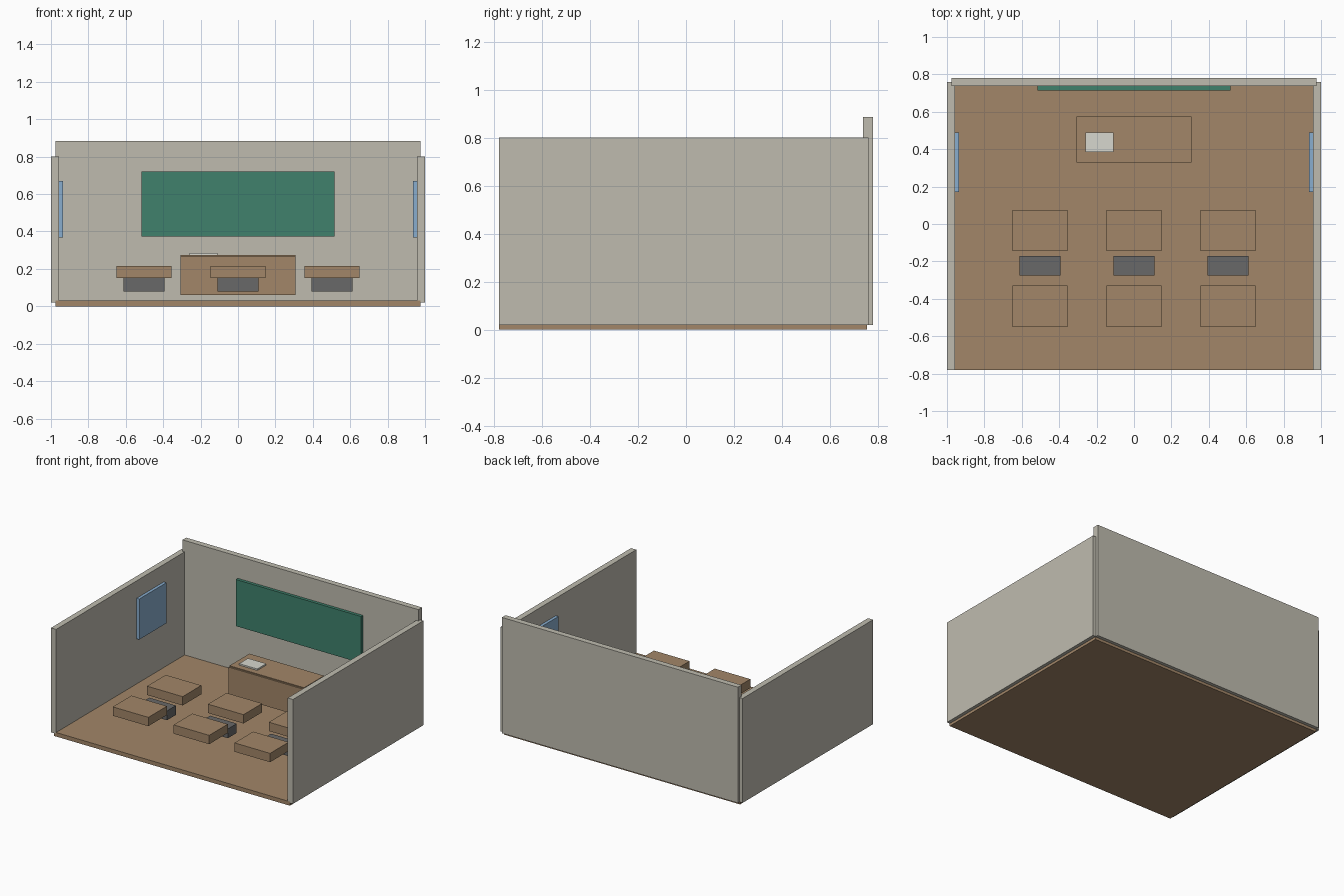
import bpy

if "Cube" in bpy.data.objects:
    bpy.data.objects.remove(bpy.data.objects["Cube"])


def material(name, r, g, b):
    m = bpy.data.materials.new(name)
    m.diffuse_color = (r, g, b, 1)
    m.use_nodes = True
    m.node_tree.nodes["Principled BSDF"].inputs["Base Color"].default_value = m.diffuse_color
    return m


WOOD = material("wood", 0.36, 0.24, 0.14)
PLASTER = material("plaster", 0.52, 0.50, 0.43)
GREEN = material("chalk_green", 0.05, 0.22, 0.15)
BLUE = material("glass_blue", 0.25, 0.42, 0.62)
DARK = material("dark_grey", 0.14, 0.14, 0.14)
PAPER = material("paper_white", 0.68, 0.68, 0.62)


def box(name, x, y, z, mat):
    """Box from (min, max) pairs on each axis."""
    bpy.ops.mesh.primitive_cube_add(size=1)
    ob = bpy.context.object
    ob.name = name
    ob.location = [(a + b) / 2 for a, b in (x, y, z)]
    ob.scale = [b - a for a, b in (x, y, z)]
    bpy.ops.object.transform_apply(location=False, rotation=False, scale=True)
    ob.data.materials.append(mat)
    return ob


# Room shell, open at the front and top
box("floor", (-0.975, 0.975), (-0.78, 0.755), (0, 0.03), WOOD)
box("back_wall", (-0.975, 0.975), (0.737, 0.78), (0.02, 0.885), PLASTER)
for side, s in (("left", -1), ("right", 1)):
    box(side + "_wall", sorted((s * 0.957, s)), (-0.78, 0.76), (0.02, 0.80), PLASTER)
    box(side + "_window", sorted((s * 0.935, s * 0.96)), (0.17, 0.49), (0.367, 0.67), BLUE)

# Chalkboard
box("chalkboard", (-0.517, 0.517), (0.714, 0.738), (0.372, 0.72), GREEN)

# Teacher's desk with front panel and a sheet of paper
box("teacher_desk_top", (-0.308, 0.308), (0.34, 0.575), (0.215, 0.275), WOOD)
box("teacher_desk_panel", (-0.308, 0.308), (0.33, 0.352), (0.06, 0.268), WOOD)
box("desk_paper", (-0.26, -0.11), (0.385, 0.49), (0.274, 0.286), PAPER)

# Pupil desks in two rows, seats between the rows
for col, cx in enumerate((-0.503, 0, 0.503), 1):
    for row, cy in enumerate((-0.035, -0.44), 1):
        box(f"pupil_desk_{row}_{col}", (cx - 0.147, cx + 0.147),
            (cy - 0.11, cy + 0.11), (0.15, 0.216), WOOD)
    box(f"seat_{col}", (cx - 0.11, cx + 0.11), (-0.276, -0.172), (0.08, 0.15), DARK)
